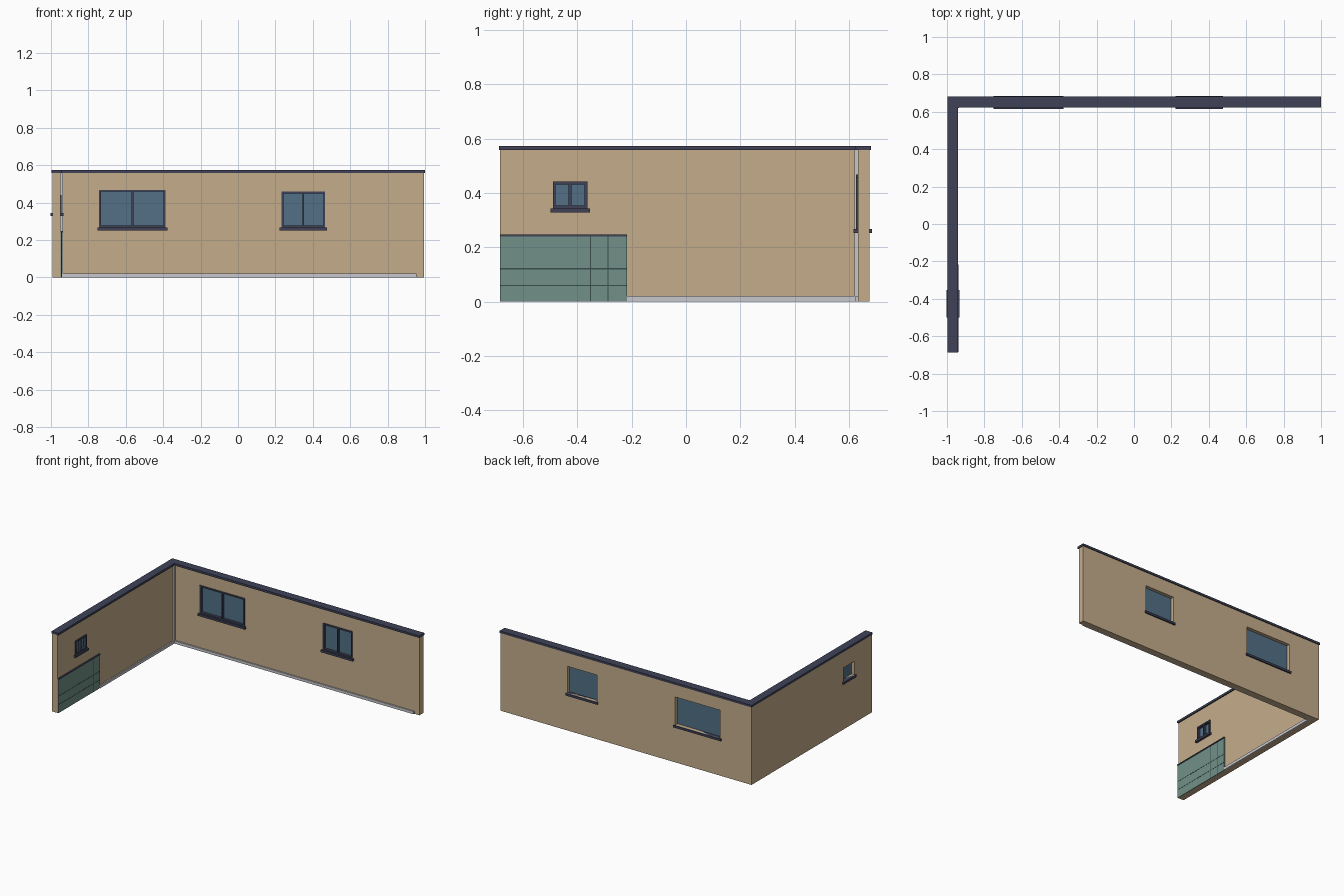
import bpy
import bmesh

cube = bpy.data.objects.get("Cube")
if cube:
    bpy.data.objects.remove(cube, do_unlink=True)


def material(name, rgb):
    m = bpy.data.materials.new(name)
    m.use_nodes = True
    m.diffuse_color = (*rgb, 1)
    m.node_tree.nodes["Principled BSDF"].inputs["Base Color"].default_value = (*rgb, 1)
    return m


PLASTER = material("tan plaster", (0.56, 0.42, 0.26))
DARK = material("dark slate", (0.05, 0.055, 0.095))
GLASS = material("blue glass", (0.085, 0.16, 0.24))
TILE = material("green tile", (0.165, 0.28, 0.245))
GROUT = material("dark green joint", (0.04, 0.075, 0.07))
TRIM = material("pale grey trim", (0.58, 0.58, 0.61))


def finish(name, bm, mat):
    bmesh.ops.recalc_face_normals(bm, faces=bm.faces)
    mesh = bpy.data.meshes.new(name)
    bm.to_mesh(mesh)
    bm.free()
    mesh.materials.append(mat)
    obj = bpy.data.objects.new(name, mesh)
    bpy.context.scene.collection.objects.link(obj)
    return obj


def add_box(bm, xs, ys, zs):
    verts = bmesh.ops.create_cube(bm, size=1)["verts"]
    for v in verts:
        v.co = [a + (b - a) * (c + 0.5) for (a, b), c in zip((xs, ys, zs), v.co)]


def boxes(name, mat, *parts):
    bm = bmesh.new()
    for part in parts:
        add_box(bm, *part)
    return finish(name, bm, mat)


def l_prism(name, mat, x0, x1, xin, y0, y1, yin, z0, z1):
    bm = bmesh.new()
    pts = [(x0, y0), (xin, y0), (xin, yin), (x1, yin), (x1, y1), (x0, y1)]
    face = bm.faces.new([bm.verts.new((x, y, z0)) for x, y in pts])
    ext = bmesh.ops.extrude_face_region(bm, geom=[face])["geom"]
    for v in ext:
        if isinstance(v, bmesh.types.BMVert):
            v.co.z = z1
    return finish(name, bm, mat)


# Inner faces of the two walls, and their outer faces
SIDE_IN, SIDE_OUT = -0.949, -0.992
BACK_IN, BACK_OUT = 0.632, 0.675
END_X, END_Y, TOP = 0.995, -0.685, 0.558

walls = l_prism("corner_walls", PLASTER, SIDE_OUT, END_X, SIDE_IN,
                END_Y, BACK_OUT, BACK_IN, 0, TOP)
l_prism("wall_coping", DARK, -0.997, 1.0, -0.941, END_Y - 0.002, 0.681, 0.624, TOP, 0.573)


def window(name, on_back, a, b, z0, z1):
    """a..b is the span along the wall; depth is measured outward from the inner face."""
    def place(u, d, z):
        if on_back:
            return (u, (BACK_IN + d[0], BACK_IN + d[1]), z)
        return ((SIDE_IN - d[1], SIDE_IN - d[0]), u, z)

    # Opening
    cutter = boxes(name + "_cutter", PLASTER, place((a, b), (-0.1, 0.1), (z0, z1)))
    cutter.hide_render = True
    mod = walls.modifiers.new(name, "BOOLEAN")
    mod.operation, mod.solver, mod.object = "DIFFERENCE", "EXACT", cutter
    bpy.context.view_layer.objects.active = walls
    bpy.ops.object.modifier_apply(modifier=name)
    bpy.data.objects.remove(cutter, do_unlink=True)

    # Frame with centre mullion
    t, mid, depth = 0.01, (a + b) / 2, (-0.006, 0.012)
    boxes(name + "_frame", DARK,
          place((a, a + t), depth, (z0, z1)),
          place((b - t, b), depth, (z0, z1)),
          place((mid - t / 2, mid + t / 2), depth, (z0 + t, z1 - t)),
          place((a + t, b - t), depth, (z0, z0 + t)),
          place((a + t, b - t), depth, (z1 - t, z1)))
    boxes(name + "_glass", GLASS, place((a, b), (0.013, 0.018), (z0, z1)))
    # Sill running through the wall
    boxes(name + "_sill", DARK,
          place((a - 0.009, b + 0.009), (-0.016, 0.053), (z0 - 0.015, z0)))


window("wide_window", True, -0.743, -0.387, 0.267, 0.468)
window("narrow_window", True, 0.232, 0.466, 0.267, 0.459)
window("side_window", False, -0.49, -0.363, 0.343, 0.441)

# Green tile panel with joints and a dark top strip
TILE_END, TILE_TOP, FACE = -0.217, 0.239, -0.943
boxes("tile_panel", TILE, ((SIDE_IN, FACE), (END_Y, TILE_END), (0, TILE_TOP)))
joint = (FACE, FACE + 0.001)
w = 0.002
boxes("tile_joints", GROUT,
      *[(joint, (END_Y, TILE_END), (z - w, z + w)) for z in (0.06, 0.121)],
      *[(joint, (y - w, y + w), (0, TILE_TOP)) for y in (-0.351, -0.287)])
boxes("tile_top_strip", DARK,
      ((SIDE_IN, -0.939), (END_Y, TILE_END), (TILE_TOP, TILE_TOP + 0.008)))

# Baseboards and corner trim
D = 0.009
boxes("baseboards", TRIM,
      ((SIDE_IN, 0.955), (BACK_IN - D, BACK_IN), (0, 0.02)),
      ((SIDE_IN, SIDE_IN + D), (TILE_END, BACK_IN - D), (0, 0.02)))
boxes("corner_trim", TRIM,
      ((SIDE_IN, SIDE_IN + 0.013), (BACK_IN - 0.013, BACK_IN), (0.02, TOP)))
